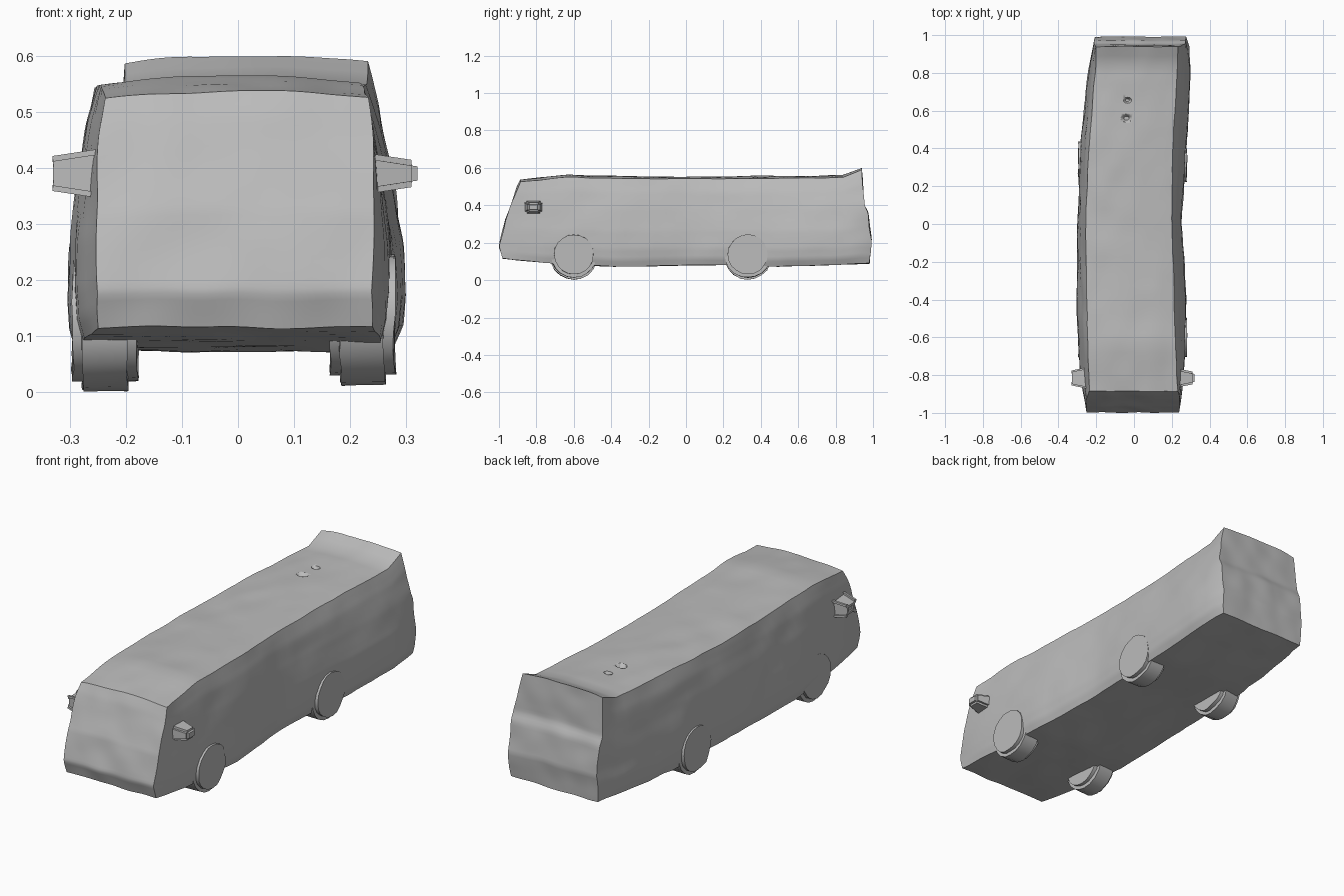
import bpy, bmesh, math
from mathutils import Vector, noise

if "Cube" in bpy.data.objects:
    bpy.data.objects.remove(bpy.data.objects["Cube"], do_unlink=True)

GREY = (0.5, 0.5, 0.5, 1)
mat = bpy.data.materials.new("plain grey")
mat.use_nodes = True
mat.diffuse_color = GREY
mat.node_tree.nodes["Principled BSDF"].inputs["Base Color"].default_value = GREY


def interp(table, t):
    """Piecewise linear lookup in (key, value) pairs."""
    if t <= table[0][0]:
        return table[0][1]
    for (a, p), (b, q) in zip(table, table[1:]):
        if t <= b:
            return p + (q - p) * (t - a) / (b - a)
    return table[-1][1]


def finish(name, bm, angle=40):
    bmesh.ops.recalc_face_normals(bm, faces=bm.faces)
    mesh = bpy.data.meshes.new(name)
    bm.to_mesh(mesh)
    bm.free()
    mesh.materials.append(mat)
    ob = bpy.data.objects.new(name, mesh)
    bpy.context.collection.objects.link(ob)
    bpy.ops.object.select_all(action="DESELECT")
    ob.select_set(True)
    bpy.context.view_layer.objects.active = ob
    bpy.ops.object.shade_smooth_by_angle(angle=math.radians(angle))
    return ob


def wobble(co, amount, scale):
    """Slight hand-worn unevenness."""
    return noise.noise_vector(co * scale) * amount


# Outline tables of the bus body: key is y, or height fraction v
SIDE_R = [(-1, -.25), (-.8, -.285), (-.5, -.303), (0, -.3), (.4, -.288), (.8, -.245), (1, -.205)]
SIDE_L = [(-1, .24), (-.8, .265), (-.4, .28), (0, .252), (.4, .28), (.8, .3), (.95, .292), (1, .27)]
ROOF_R = [(-.9, -.235), (-.5, -.25), (0, -.255), (.4, -.24), (.9, -.198)]
ROOF_L = [(-.9, .232), (-.5, .215), (0, .2), (.4, .205), (.9, .232)]
FLOOR = [(-1, .118), (-.7, .09), (-.4, .073), (.2, .082), (.5, .073), (1, .09)]
ROOF = [(-.9, .535), (-.62, .565), (-.5, .558), (0, .552), (.87, .56), (.91, .6)]
TAPER = [(0, .3), (.08, .08), (.2, 0), (.4, .08), (.65, .35), (.85, .65), (.95, .88), (1, 1)]
NOSE = [(0, -.98), (.15, -1), (.5, -.965), (.9, -.905), (1, -.885)]
TAIL = [(0, .98), (.25, .992), (.54, .972), (.62, .952), (1, .94)]

# Body: a gridded block bent to the outlines
bm = bmesh.new()
bmesh.ops.create_cube(bm, size=2)
bmesh.ops.subdivide_edges(bm, edges=bm.edges, cuts=35, use_grid_fill=True)
for vert in bm.verts:
    u, t, w = vert.co
    v = (w + 1) / 2
    y = interp(NOSE, v) + (interp(TAIL, v) - interp(NOSE, v)) * (t + 1) / 2
    s = interp(TAPER, v)
    right = interp(SIDE_R, y) * (1 - s) + interp(ROOF_R, y) * s
    left = interp(SIDE_L, y) * (1 - s) + interp(ROOF_L, y) * s
    low, high = interp(FLOOR, y), interp(ROOF, y) - .012 * u * u
    co = Vector((right + (left - right) * (u + 1) / 2, y, low + (high - low) * v))
    vert.co = co + wobble(co, .005, 9)
body = finish("bus_body", bm)


# Roof dents: a round pit and a small gash behind it
def dent(name, loc, size, depth):
    cutter_bm = bmesh.new()
    bmesh.ops.create_cone(cutter_bm, cap_ends=True, segments=10,
                          radius1=.3, radius2=1, depth=2)
    bmesh.ops.scale(cutter_bm, verts=cutter_bm.verts, vec=(size[0], size[1], depth))
    bmesh.ops.translate(cutter_bm, verts=cutter_bm.verts, vec=loc)
    cutter = finish(name, cutter_bm)
    cutter.hide_render = True
    mod = body.modifiers.new(name, "BOOLEAN")
    mod.operation = "DIFFERENCE"
    mod.object = cutter
    bpy.context.view_layer.objects.active = body
    bpy.ops.object.modifier_apply(modifier=name)
    bpy.data.objects.remove(cutter, do_unlink=True)


dent("roof_pit", (-.04, .56, .555), (.045, .035), .035)
dent("roof_gash", (-.035, .655, .555), (.035, .025), .02)

# Wheels: rounded drums merging into the floor
for end, y in (("front", -.6), ("rear", .33)):
    for side, x, low in (("right", -.237, .003), ("left", .222, .013)):
        bm = bmesh.new()
        bmesh.ops.create_cone(bm, cap_ends=True, segments=20, radius1=.125,
                              radius2=.125, depth=.115)
        rims = [e for e in bm.edges if abs(e.verts[0].co.z - e.verts[1].co.z) < .01]
        bmesh.ops.bevel(bm, geom=rims, offset=.018, segments=2, affect="EDGES")
        for vert in bm.verts:
            a, b, c = vert.co
            co = Vector((x + c, y + a, low + .125 + b))
            vert.co = co + wobble(co, .006, 14)
        finish(f"{end}_{side}_wheel", bm)

# Wing mirrors: stubby tapered blocks near the nose
for side, sign in (("right", -1), ("left", 1)):
    bm = bmesh.new()
    bmesh.ops.create_cube(bm, size=1)
    for vert in bm.verts:
        a, b, c = vert.co
        grow = .7 if a > 0 else 1.1
        vert.co = (sign * (.277 + a * .085), -.815 + b * .09 * grow, .39 + c * .065 * grow)
    bmesh.ops.bevel(bm, geom=bm.edges[:], offset=.01, segments=2, affect="EDGES")
    finish(f"{side}_mirror", bm)
